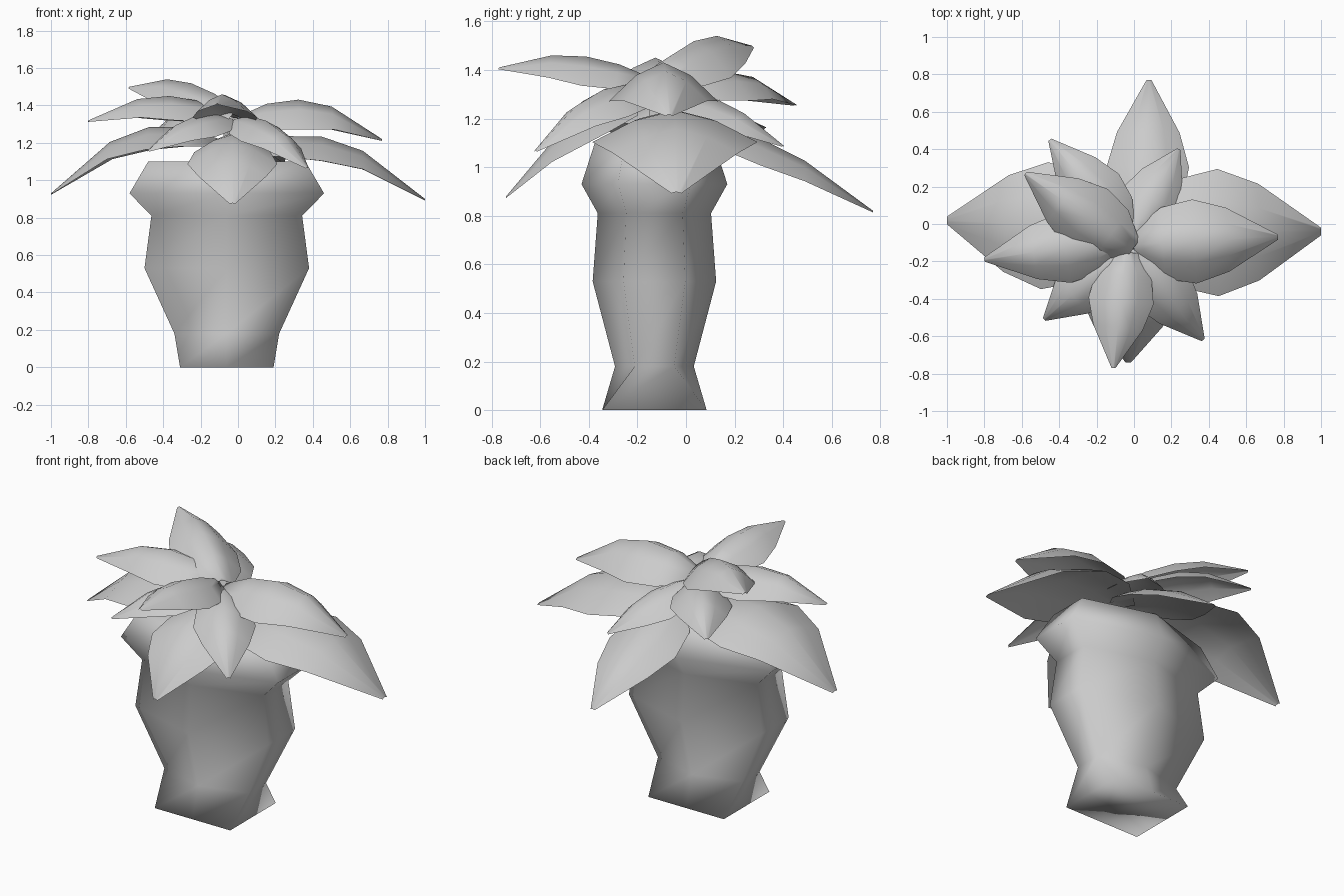
import bpy, bmesh
from mathutils import Vector

if "Cube" in bpy.data.objects:
    bpy.data.objects.remove(bpy.data.objects["Cube"])


def make_object(name, verts, faces, angle):
    mesh = bpy.data.meshes.new(name)
    mesh.from_pydata(verts, [], faces)
    bm = bmesh.new()
    bm.from_mesh(mesh)
    bmesh.ops.recalc_face_normals(bm, faces=bm.faces)
    bm.to_mesh(mesh)
    bm.free()
    obj = bpy.data.objects.new(name, mesh)
    bpy.context.collection.objects.link(obj)
    bpy.ops.object.select_all(action='DESELECT')
    obj.select_set(True)
    bpy.context.view_layer.objects.active = obj
    bpy.ops.object.shade_smooth_by_angle(angle=angle)
    return obj


def loft(name, rings, angle):
    n = len(rings[0])
    verts = [p for ring in rings for p in ring]
    faces = [(k*n + i, k*n + (i+1) % n, (k+1)*n + (i+1) % n, (k+1)*n + i)
             for k in range(len(rings)-1) for i in range(n)]
    faces += [tuple(range(n)), tuple(range(len(verts)-n, len(verts)))]
    return make_object(name, verts, faces, angle)


# Vase: flattened six-sided rings (z, half width, half depth, side corner depth)
CX, CY = -0.06, -0.13


def ring(z, hx, hy, sy):
    return [(CX+x, CY+y, z) for x, y in
            ((hx, -sy), (hx, sy), (0, hy), (-hx, sy), (-hx, -sy), (0, -hy))]


profile = [(0, .25, .215, .215), (.18, .28, .162, .081), (.53, .44, .254, .127),
           (.81, .403, .233, .116), (.93, .52, .30, .15), (1.10, .42, .245, .122)]
loft("vase", [ring(*p) for p in profile], 3.1)

# Short stem joining the leaves to the vase
loft("stem", [[(-.03+r*a, -.11+r*b, z) for a, b in
               ((1, 0), (.5, .87), (-.5, .87), (-1, 0), (-.5, -.87), (.5, -.87))]
              for z, r in ((1.08, .06), (1.33, .04))], 1.0)


# Leaves: thin closed shells with an arched rib and sides dropping away from it
def leaf(name, base, tip, crest, half, drop, thick=.04):
    b, t = Vector(base), Vector(tip)
    mid = (b + t) / 2
    mid.z = crest
    ctrl = 2*mid - (b + t)/2
    d = t - b
    side = Vector((-d.y, d.x, 0)).normalized()
    rings = []
    for s, w in ((0, .35), (.2, .85), (.42, 1), (.65, .76), (1, .06)):
        rib = b*(1-s)**2 + ctrl*2*s*(1-s) + t*s*s
        upper = [rib + side*(u*w*half) - Vector((0, 0, drop*w*abs(u)**1.6))
                 for u in (-1, -.5, 0, .5, 1)]
        lower = [rib + side*(u*w*half) - Vector((0, 0, drop*w*abs(u)**1.6 + thick*w*(1-u*u)))
                 for u in (.5, 0, -.5)]
        rings.append(upper + lower)
    loft(name, rings, 1.2)


leaves = [
    ("leaf_right_upper", (.0, -.11, 1.34), (.77, -.07, 1.22), 1.425, .225, .16),
    ("leaf_right_lower", (.05, -.05, 1.18), (1.0, -.04, .90), 1.215, .34, .13),
    ("leaf_left_lower", (-.1, -.03, 1.22), (-1.0, .02, .93), 1.265, .34, .12),
    ("leaf_left_middle", (-.05, -.08, 1.36), (-.80, -.19, 1.32), 1.45, .19, .13),
    ("leaf_left_upper", (-.01, -.14, 1.38), (-.58, .27, 1.50), 1.53, .19, .15),
    ("leaf_back_left", (-.04, -.05, 1.33), (-.45, .45, 1.26), 1.39, .17, .12),
    ("leaf_back_lower", (.07, -.03, 1.2), (.08, .77, .82), 1.09, .22, .11),
    ("leaf_back_right", (-.01, -.06, 1.31), (.24, .40, 1.09), 1.26, .16, .10),
    ("leaf_front_upper", (-.04, -.15, 1.37), (-.11, -.77, 1.41), 1.46, .175, .12),
    ("leaf_front_lower", (-.03, -.2, 1.25), (-.03, -.74, .88), 1.17, .24, .11),
    ("leaf_front_right", (-.01, -.14, 1.33), (.37, -.62, 1.07), 1.30, .17, .11),
    ("leaf_front_left", (-.05, -.14, 1.34), (-.48, -.51, 1.16), 1.33, .17, .11),
]
for args in leaves:
    leaf(*args)
